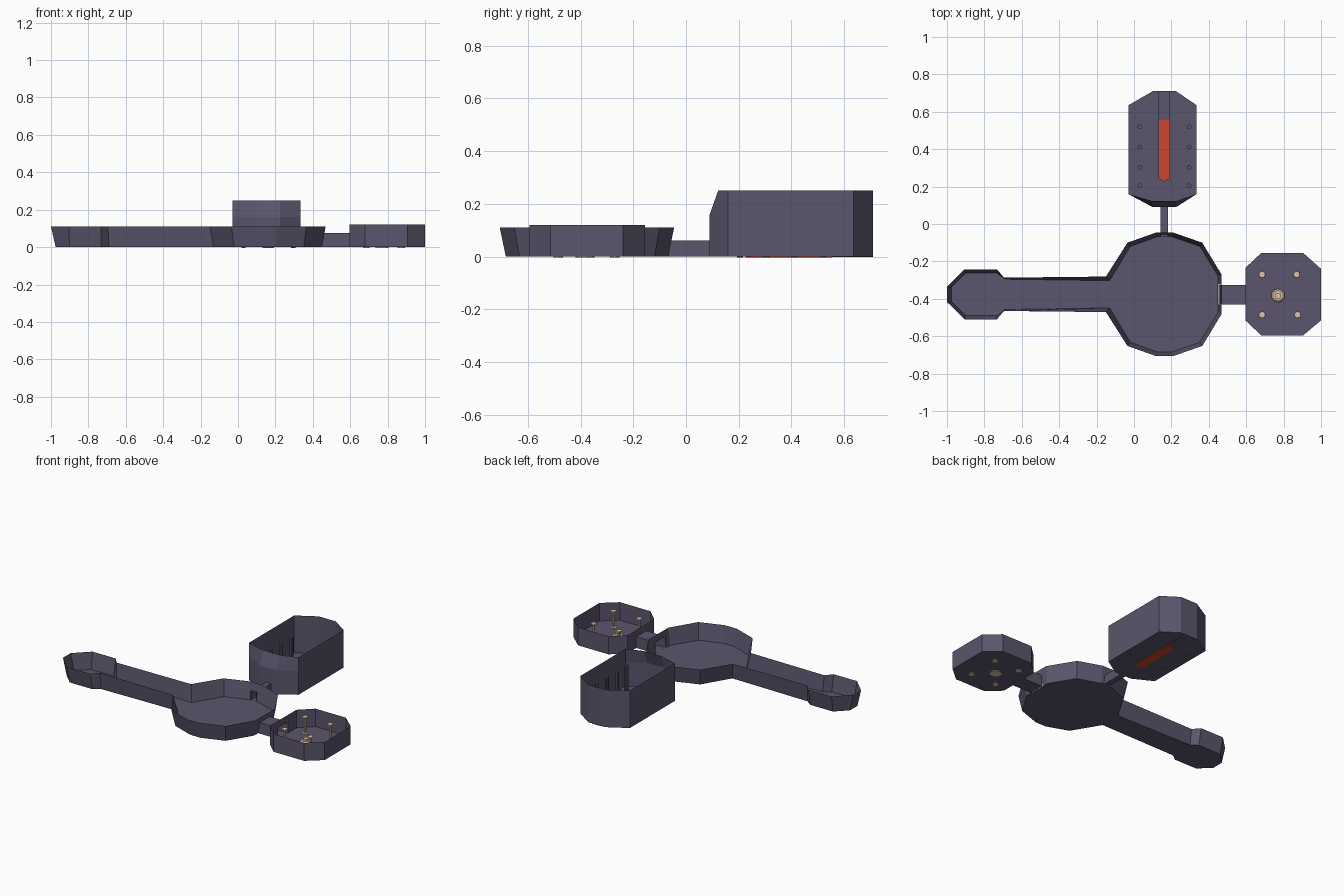
import bpy, bmesh
from mathutils import Vector

if "Cube" in bpy.data.objects:
    bpy.data.objects.remove(bpy.data.objects["Cube"])


def material(name, rgb):
    m = bpy.data.materials.new(name)
    m.diffuse_color = (*rgb, 1)
    m.use_nodes = True
    m.node_tree.nodes["Principled BSDF"].inputs["Base Color"].default_value = m.diffuse_color
    return m


PURPLE = material("slate_purple", (0.105, 0.09, 0.15))
BEIGE = material("beige", (0.72, 0.56, 0.38))
RED = material("red", (0.62, 0.06, 0.03))


def finish(name, bm, mat):
    bmesh.ops.recalc_face_normals(bm, faces=bm.faces[:])
    mesh = bpy.data.meshes.new(name)
    bm.to_mesh(mesh)
    bm.free()
    mesh.materials.append(mat)
    ob = bpy.data.objects.new(name, mesh)
    bpy.context.collection.objects.link(ob)
    return ob


def loft(name, rings, mat=PURPLE, notches=None, lid=False):
    """Thin shell through rings [(points, z)], floor on the first ring.
    notches: {edge: (start, end, height)} doorways cut in the lowest wall band."""
    notches = notches or {}
    bm = bmesh.new()
    vs = [[bm.verts.new((x, y, z)) for x, y in pts] for pts, z in rings]
    n = len(vs[0])
    floor = []
    for k in range(len(vs) - 1):
        for i in range(n):
            j = (i + 1) % n
            a, b, c, d = vs[k][i], vs[k][j], vs[k + 1][j], vs[k + 1][i]
            door = []
            if k == 0:
                floor.append(a)
                if i in notches:
                    s, e, h = notches[i]
                    low = [a.co.lerp(b.co, f) for f in (s, e)]
                    high = [p.lerp(d.co.lerp(c.co, f), h) for p, f in zip(low, (s, e))]
                    door = [bm.verts.new(p) for p in (low[0], high[0], high[1], low[1])]
                    floor += [door[0], door[3]]
            bm.faces.new([a] + door + [b, c, d])
    bm.faces.new(floor)
    if lid:
        bm.faces.new(vs[-1])
    return finish(name, bm, mat)


def tunnel(name, start, end, half, height, z=0.0):
    """Open-ended rectangular duct between two floor points."""
    a, b = Vector(start), Vector(end)
    d = (b - a).normalized()
    side = Vector((-d.y, d.x)) * half
    bm = bmesh.new()
    ends = [[bm.verts.new((*(p + side * s), h)) for s, h in
             ((-1, z), (-1, height), (1, height), (1, z))] for p in (a, b)]
    for i in range(4):
        j = (i + 1) % 4
        bm.faces.new((ends[0][i], ends[0][j], ends[1][j], ends[1][i]))
    return finish(name, bm, PURPLE)


def turned(name, x, y, profile, mat, sides=10):
    """Round post from stacked (radius, z) rings."""
    bm = bmesh.new()
    rings = []
    for r, z in profile:
        ring = bmesh.ops.create_circle(bm, segments=sides, radius=r)["verts"]
        for v in ring:
            v.co += Vector((x, y, z))
        rings.append(ring)
    for lo, hi in zip(rings, rings[1:]):
        for i in range(sides):
            j = (i + 1) % sides
            bm.faces.new((lo[i], lo[j], hi[j], hi[i]))
    bm.faces.new(rings[0])
    bm.faces.new(rings[-1])
    return finish(name, bm, mat)


def mirror_y(half):
    return half + [(x, 2 * -0.376 - y) for x, y in reversed(half)]


# Flared round pan with trough neck and small end tray (back half, mirrored)
rim = [(-1.0, -0.335), (-0.905, -0.242), (-0.733, -0.242), (-0.695, -0.287),
       (-0.15, -0.281), (-0.035, -0.10), (0.12, -0.045), (0.207, -0.045),
       (0.365, -0.10), (0.468, -0.27)]
base = [(-0.975, -0.337), (-0.9, -0.263), (-0.733, -0.263), (-0.69, -0.295),
        (-0.13, -0.303), (-0.02, -0.12), (0.125, -0.068), (0.202, -0.068),
        (0.352, -0.12), (0.45, -0.28)]
loft("flared_pan", [(mirror_y(base), 0), (mirror_y(rim), 0.11)],
     notches={6: (0.25, 0.73, 0.54), 9: (0.23, 0.78, 0.68)})

# Short ducts from the pan to the two side boxes
tunnel("right_duct", (0.452, -0.378), (0.597, -0.378), 0.052, 0.075)
tunnel("back_duct", (0.162, -0.07), (0.162, 0.092), 0.019, 0.06)

# Low octagonal box on the right
low = [(0.68, -0.155), (0.905, -0.155), (1.0, -0.24), (1.0, -0.515),
       (0.905, -0.595), (0.68, -0.595), (0.595, -0.515), (0.595, -0.235)]
loft("low_box", [(low, 0), (low, 0.12)], notches={6: (0.305, 0.68, 0.625)})

# Beige nails standing in the low box, and a hub with a square post
for x, y in ((0.685, -0.27), (0.87, -0.27), (0.685, -0.485), (0.875, -0.485)):
    turned("nail", x, y, [(0.018, -0.004), (0.018, 0.004), (0.008, 0.006),
                          (0.008, 0.102), (0.019, 0.108), (0.017, 0.114)], BEIGE)
turned("hub", 0.77, -0.383, [(0.036, -0.004), (0.036, 0.016), (0.028, 0.022)], BEIGE)
post = [(0.756, -0.397), (0.784, -0.397), (0.784, -0.369), (0.756, -0.369)]
loft("hub_post", [(post, 0.02), (post, 0.034)], BEIGE, lid=True)

# Tall box at the back; its front wall leans inwards near the top
tall = [(0.1, 0.09), (0.225, 0.09), (0.335, 0.16), (0.335, 0.635),
        (0.225, 0.71), (0.1, 0.71), (-0.03, 0.635), (-0.03, 0.16)]
tall_top = [(0.1, 0.122), (0.225, 0.122)] + tall[2:]
loft("tall_box", [(tall, 0), (tall, 0.16), (tall_top, 0.25)],
     notches={0: (0.344, 0.648, 0.375)})

# Floor groove and red strip with a pointed front end
tunnel("floor_groove", (0.162, 0.555), (0.162, 0.71), 0.031, 0.02, -0.002)
strip = [(0.132, 0.555), (0.132, 0.24), (0.15, 0.237), (0.162, 0.225),
         (0.174, 0.237), (0.192, 0.24), (0.192, 0.555)]
loft("red_strip", [(strip, -0.004), (strip, 0.018)], RED, lid=True)

# Two rows of slim posts in the tall box
for x in (0.03, 0.295):
    for y in (0.205, 0.303, 0.412, 0.52):
        turned("slim_post", x, y, [(0.012, -0.004), (0.012, 0.17)], PURPLE)
